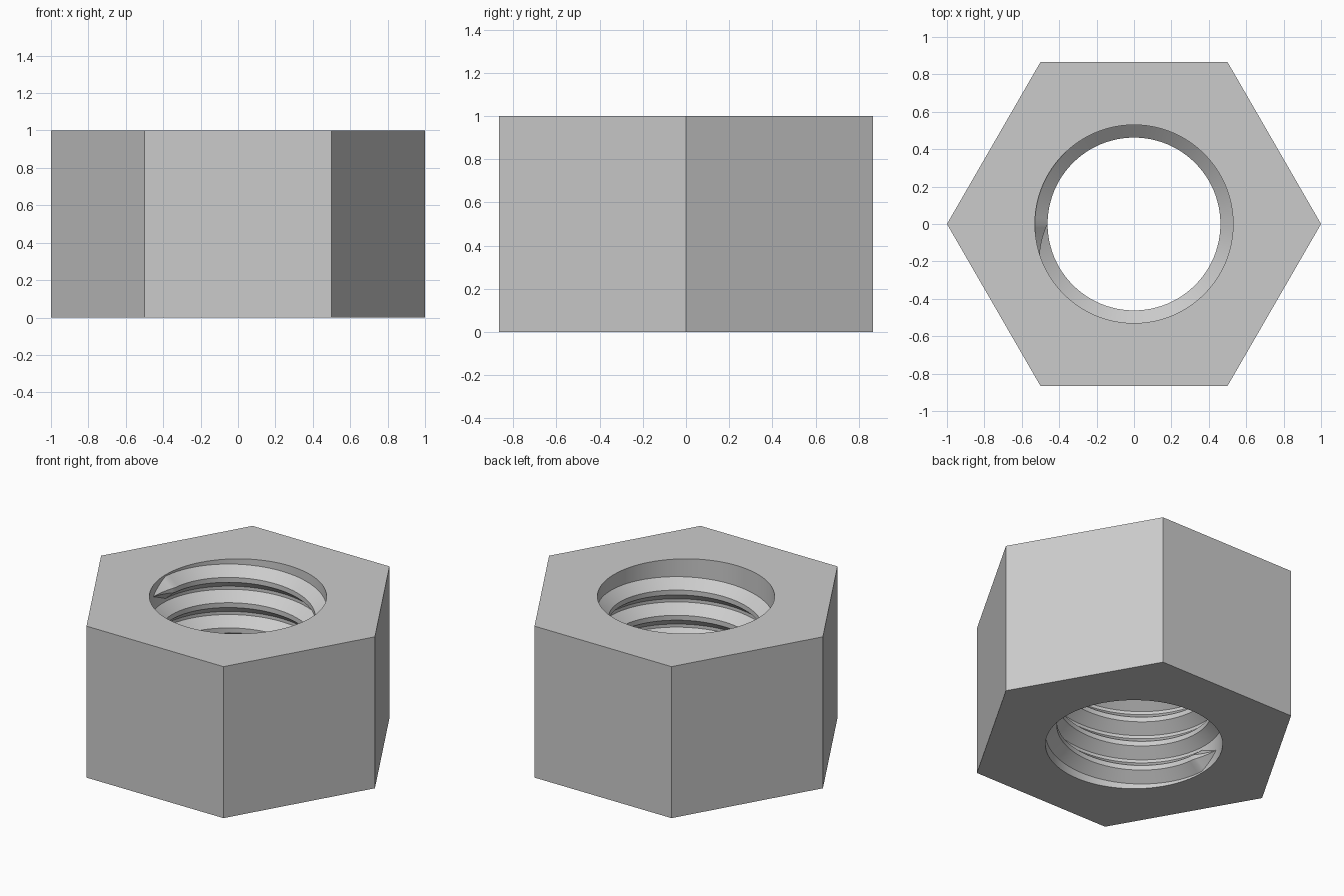
import bpy, bmesh, math

if "Cube" in bpy.data.objects:
    bpy.data.objects.remove(bpy.data.objects["Cube"])

ROOT_R, CREST_R = 0.53, 0.462      # bore and thread crest radii
PITCH, TURNS = 1 / 6, 5
BASE, CREST = 0.073, 0.016         # half widths of the ridge at root and crest
STEPS = 96                         # segments per turn
FADE = math.radians(18)            # run-out at both thread ends

steel = bpy.data.materials.new("plain grey")
steel.diffuse_color = (0.6, 0.6, 0.6, 1)
steel.use_nodes = True
steel.node_tree.nodes["Principled BSDF"].inputs["Base Color"].default_value = steel.diffuse_color


def finish(name, bm):
    bmesh.ops.recalc_face_normals(bm, faces=bm.faces)
    mesh = bpy.data.meshes.new(name)
    bm.to_mesh(mesh)
    bm.free()
    mesh.materials.append(steel)
    obj = bpy.data.objects.new(name, mesh)
    bpy.context.collection.objects.link(obj)
    bpy.ops.object.select_all(action='DESELECT')
    obj.select_set(True)
    bpy.context.view_layer.objects.active = obj
    bpy.ops.object.shade_smooth_by_angle(angle=math.radians(25))
    return obj


# Hexagonal body with a plain bore: hex walls, bore wall, two ring faces
bm = bmesh.new()


def ring(radius, count, z):
    return [bm.verts.new((radius * math.cos(i * math.tau / count),
                          radius * math.sin(i * math.tau / count), z))
            for i in range(count)]


def wall(low, high):
    n = len(low)
    for i in range(n):
        j = (i + 1) % n
        bm.faces.new((low[i], low[j], high[j], high[i]))


hexes = [ring(1, 6, z) for z in (0, 1)]
bores = [ring(ROOT_R, STEPS, z) for z in (0, 1)]
wall(*hexes)
wall(*bores)
per_side = STEPS // 6
for outer, inner in zip(hexes, bores):
    for i in range(6):
        arc = [inner[(i * per_side + k) % STEPS] for k in range(per_side + 1)]
        bm.faces.new([outer[i], outer[(i + 1) % 6]] + arc[::-1])
finish("nut_body", bm)

# Internal thread: trapezoid ridge swept along a helix, fading at the ends
bm = bmesh.new()
total = TURNS * math.tau
angles = [-FADE * (1 - k / 8) for k in range(8)]
angles += [total * k / (TURNS * STEPS) for k in range(TURNS * STEPS + 1)]
angles += [total + FADE * (k + 1) / 8 for k in range(8)]
rows = []
for a in angles:
    over = max(-a, a - total, 0) / FADE
    s = max(1 - over, 0.01)
    z = PITCH / 2 + PITCH * a / math.tau
    inner = ROOT_R - (ROOT_R - CREST_R) * s
    section = [(ROOT_R + 0.004, -BASE * s), (ROOT_R, -BASE * s),
               (inner, -CREST * s), (inner, CREST * s),
               (ROOT_R, BASE * s), (ROOT_R + 0.004, BASE * s)]
    t = a + math.pi
    rows.append([bm.verts.new((r * math.cos(t), r * math.sin(t), z + dz))
                 for r, dz in section])
for low, high in zip(rows, rows[1:]):
    wall(low, high)
bm.faces.new(rows[0])
bm.faces.new(rows[-1])
finish("internal_thread", bm)
